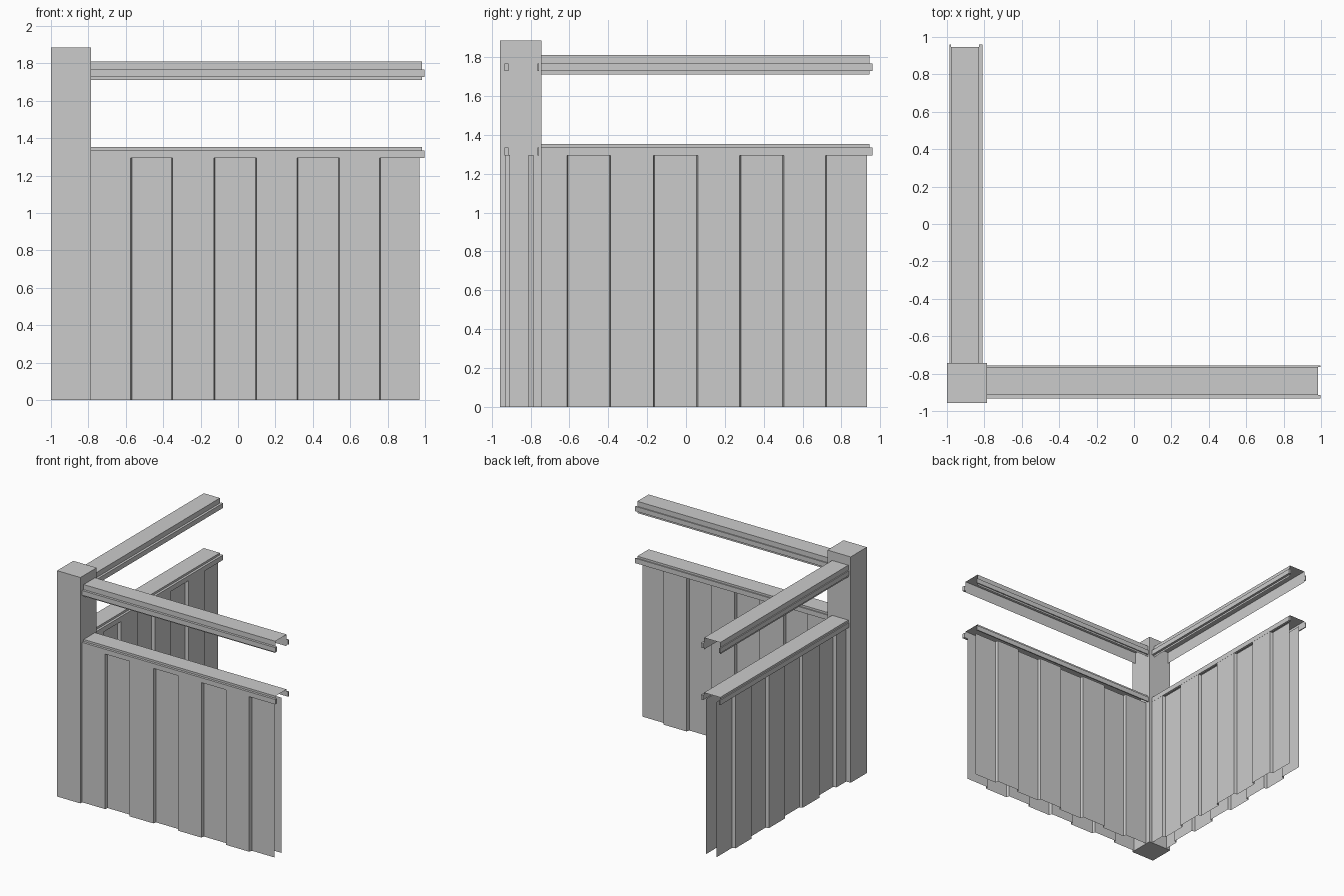
import bpy, math
from mathutils import Matrix

if "Cube" in bpy.data.objects:
    bpy.data.objects.remove(bpy.data.objects["Cube"])


def make(name, verts, faces, matrix=None):
    mesh = bpy.data.meshes.new(name)
    mesh.from_pydata(verts, [], faces)
    mesh.update()
    ob = bpy.data.objects.new(name, mesh)
    bpy.context.collection.objects.link(ob)
    if matrix is not None:
        mesh.transform(matrix)
    return ob


def sweep(name, profile, a, b, place, matrix):
    """Extrude an open profile from a to b; place maps (p, q, t) to xyz."""
    n = len(profile)
    verts = [place(p, q, t) for t in (a, b) for p, q in profile]
    faces = [(i, i + 1, n + i + 1, n + i) for i in range(n - 1)]
    return make(name, verts, faces, matrix)


def box(name, x0, x1, y0, y1, z0, z1, matrix=None):
    verts = [(x, y, z) for x in (x0, x1) for y in (y0, y1) for z in (z0, z1)]
    faces = [(0, 1, 3, 2), (4, 6, 7, 5), (0, 4, 5, 1),
             (2, 3, 7, 6), (0, 2, 6, 4), (1, 5, 7, 3)]
    return make(name, verts, faces, matrix)


START, RAIL_END, LIP_END = -0.785, 0.985, 0.998
PANEL_EDGES = [-0.785, -0.571, -0.352, -0.126, 0.097, 0.318, 0.54, 0.76, 0.971]


def sheet_profile(proud, recessed):
    pts = []
    for i in range(len(PANEL_EDGES) - 1):
        v = recessed if i % 2 else proud
        left = PANEL_EDGES[i] + (0.003 if i else 0)
        right = PANEL_EDGES[i + 1] - (0.003 if i < len(PANEL_EDGES) - 2 else 0)
        pts += [(left, v), (right, v)]
    return pts


def rail(name, z0, z1, lip0, lip1, matrix):
    # hat channel, open at the bottom
    hat = [(-0.064, z0), (-0.064, z1), (0.085, z1), (0.085, z0)]
    sweep(name, hat, START, RAIL_END, lambda p, q, t: (t, p, q), matrix)
    # slightly longer lips along both sides
    box(name + "_right_lip", START, LIP_END, -0.084, -0.064, lip0, lip1, matrix)
    box(name + "_left_lip", START, LIP_END, 0.085, 0.094, lip0, lip1, matrix)


def wall(name, matrix):
    # two stepped sheets, back to back
    for side, proud, recessed in (("right", -0.083, -0.057), ("left", 0.066, 0.04)):
        sweep(f"{name}_{side}_sheet", sheet_profile(proud, recessed), 0, 1.295,
              lambda p, q, t: (p, q, t), matrix)
    # cap on the sheets and the handrail above
    rail(name + "_cap", 1.294, 1.352, 1.294, 1.335, matrix)
    rail(name + "_handrail", 1.712, 1.81, 1.728, 1.768, matrix)


# corner post
box("corner_post", -1.0, -0.785, -0.957, -0.743, 0, 1.885)

# front wall and the same wall turned a quarter for the left side
wall("front_wall", Matrix.Translation((0, -0.85, 0)))
wall("left_wall", Matrix.Translation((-0.893, -0.039, 0)) @ Matrix.Rotation(math.pi / 2, 4, 'Z'))
